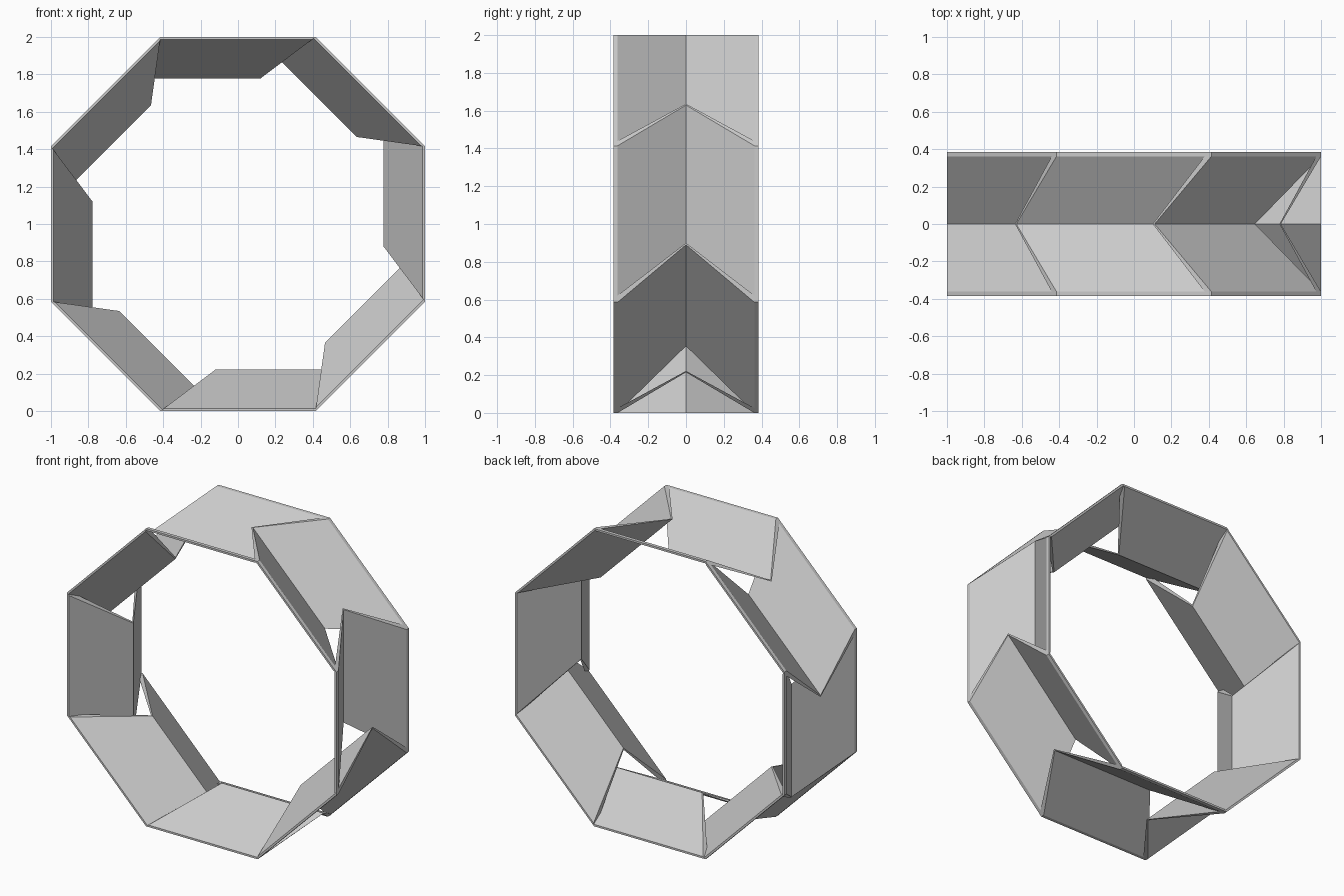
import bpy, bmesh, math
from mathutils import Vector

cube = bpy.data.objects.get("Cube")
if cube:
    bpy.data.objects.remove(cube, do_unlink=True)

# One plain paper colour
paper = bpy.data.materials.new("grey_paper")
paper.use_nodes = True
colour = (0.6, 0.6, 0.6, 1)
paper.diffuse_color = colour
paper.node_tree.nodes["Principled BSDF"].inputs["Base Color"].default_value = colour

SIDES = 8
CENTRE_Z = 1.0
HALF = math.tan(math.pi / SIDES)      # half side of the outer octagon
RIM, LIP, FOLD, GROOVE = 1.0, 0.987, 0.778, 0.785

# V-shaped section (depth, distance from centre): thin walls open outwards
section = [(-0.385, RIM), (-0.362, RIM), (0, GROOVE), (0.362, RIM),
           (0.385, RIM), (0.385, LIP), (0, FOLD), (-0.385, LIP)]


def start(r):
    # notched end, cut back along the inner fold
    return -HALF + (RIM - r) / (RIM - FOLD) * (HALF - 0.12)


def end(r):
    # pointed end, trimmed flush with the next side of the octagon
    return math.sqrt(2) - r


def folded_unit(index):
    angle = index * math.tau / SIDES
    out = Vector((math.sin(angle), 0, -math.cos(angle)))
    along = Vector((math.cos(angle), 0, math.sin(angle)))
    bm = bmesh.new()
    loops = []
    for trim in (start, end):
        loops.append([bm.verts.new(out * r + along * trim(r)
                                   + Vector((0, y, CENTRE_Z)))
                      for y, r in section])
    n = len(section)
    for i in range(n):
        j = (i + 1) % n
        bm.faces.new((loops[0][i], loops[0][j], loops[1][j], loops[1][i]))
    # end caps, one quad for each wall
    for loop in loops:
        for wall in ((0, 1, 2, 6, 7), (2, 3, 4, 5, 6)):
            bm.faces.new([loop[k] for k in wall])
    bmesh.ops.recalc_face_normals(bm, faces=bm.faces)
    mesh = bpy.data.meshes.new(f"folded_unit_{index + 1}")
    bm.to_mesh(mesh)
    bm.free()
    mesh.materials.append(paper)
    obj = bpy.data.objects.new(mesh.name, mesh)
    bpy.context.collection.objects.link(obj)


# Ring of interlocking folded units
for i in range(SIDES):
    folded_unit(i)
